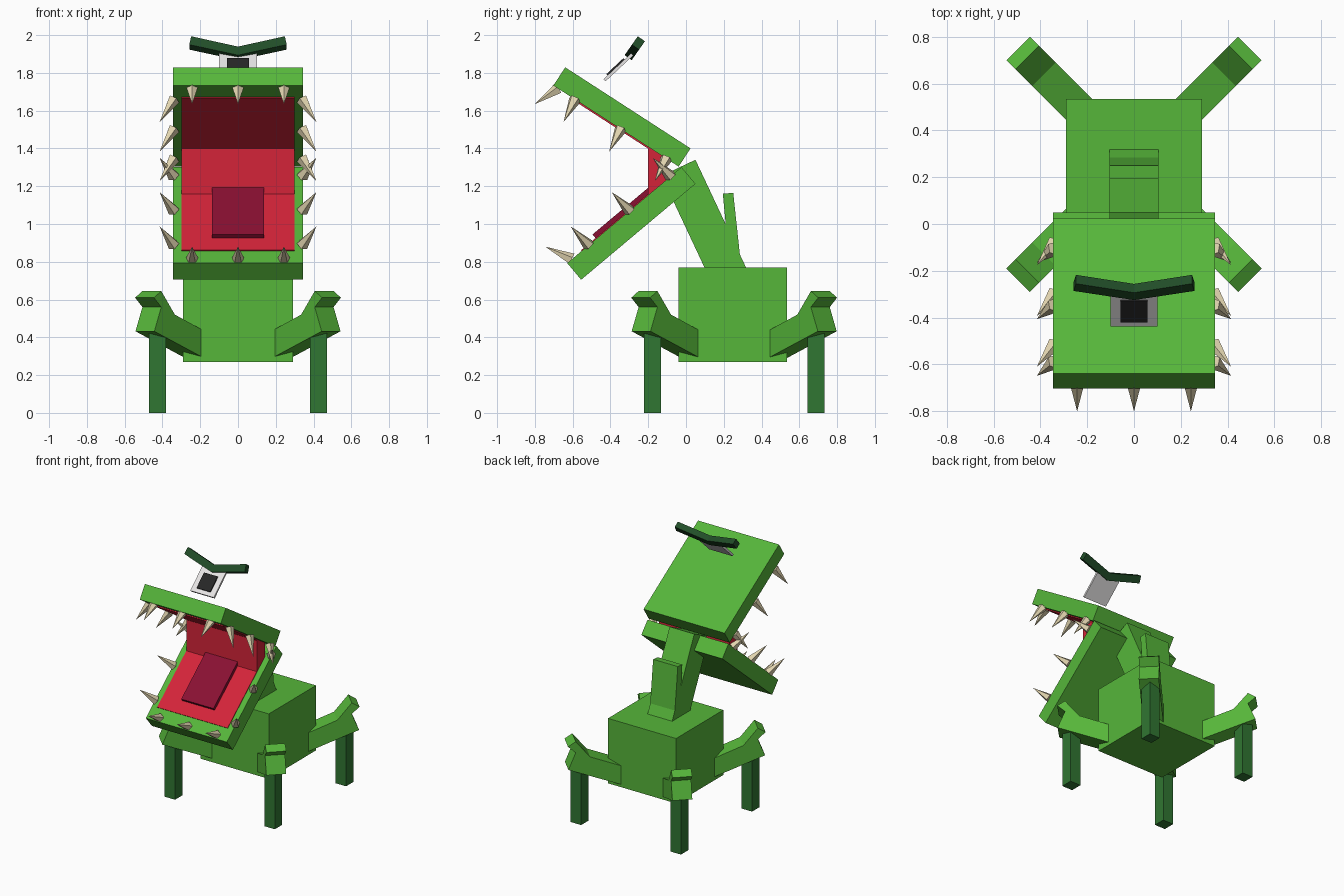
import bpy, bmesh, math
from mathutils import Vector, Matrix

if "Cube" in bpy.data.objects:
    bpy.data.objects.remove(bpy.data.objects["Cube"])


def material(name, r, g, b):
    lin = [((c / 255 + 0.055) / 1.055) ** 2.4 if c > 10 else c / 255 / 12.92 for c in (r, g, b)]
    m = bpy.data.materials.new(name)
    m.diffuse_color = (*lin, 1)
    m.use_nodes = True
    m.node_tree.nodes["Principled BSDF"].inputs["Base Color"].default_value = m.diffuse_color
    return m


GREEN = material("leaf green", 86, 182, 58)
STEM = material("stem green", 48, 118, 50)
DARK = material("dark green", 33, 77, 40)
RED = material("mouth red", 212, 36, 57)
TONGUE = material("tongue purple", 138, 16, 50)
BONE = material("tooth bone", 225, 212, 175)
WHITE = material("eye white", 236, 234, 234)
BLACK = material("pupil black", 38, 38, 38)


def finish(name, bm, mat):
    bmesh.ops.recalc_face_normals(bm, faces=bm.faces)
    me = bpy.data.meshes.new(name)
    bm.to_mesh(me)
    bm.free()
    me.materials.append(mat)
    ob = bpy.data.objects.new(name, me)
    bpy.context.collection.objects.link(ob)
    return ob


def extrude(name, outline, offset, mat):
    """Solid from a flat 3D outline pushed along an offset."""
    bm = bmesh.new()
    face = bm.faces.new([bm.verts.new(p) for p in outline])
    res = bmesh.ops.extrude_face_region(bm, geom=[face])
    verts = [v for v in res["geom"] if isinstance(v, bmesh.types.BMVert)]
    bmesh.ops.translate(bm, verts=verts, vec=offset)
    return finish(name, bm, mat)


def side_prism(name, yz, half, mat):
    """Side profile in (y, z), extended to both sides of x = 0."""
    return extrude(name, [(-half, y, z) for y, z in yz], (2 * half, 0, 0), mat)


def box(name, x0, x1, y0, y1, z0, z1, mat):
    return extrude(name, [(x0, y0, z0), (x1, y0, z0), (x1, y1, z0), (x0, y1, z0)],
                   (0, 0, z1 - z0), mat)


def frame(origin, degrees):
    """Map (distance along, height above) a tilted line to (y, z)."""
    c, s = math.cos(math.radians(degrees)), math.sin(math.radians(degrees))
    return lambda a, h: (origin[0] + a * c - h * s, origin[1] + a * s + h * c)


def slab(name, f, a0, a1, h0, h1, half, mat):
    return side_prism(name, [f(a0, h0), f(a1, h0), f(a1, h1), f(a0, h1)], half, mat)


def tooth(name, base, tip):
    base, tip = Vector(base), Vector(tip)
    d = tip - base
    bm = bmesh.new()
    mat = Matrix.Translation((base + tip) / 2) @ d.to_track_quat('Z', 'Y').to_matrix().to_4x4()
    bmesh.ops.create_cone(bm, cap_ends=True, segments=5, radius1=0.033, radius2=0,
                          depth=d.length, matrix=mat)
    finish(name, bm, BONE)


# Body and neck with the leaf plate behind it
box("body", -0.29, 0.29, -0.04, 0.535, 0.27, 0.77, GREEN)
side_prism("neck", [(0.32, 0.765), (0.05, 1.34), (-0.13, 1.255), (0.10, 0.765)], 0.105, GREEN)
side_prism("neck_leaf", [(0.195, 1.16), (0.25, 1.165), (0.285, 0.84), (0.225, 0.84)], 0.105, GREEN)

# Jaws: frames run along the inner surface from the lip to the hinge
lower = frame((-0.629, 0.793), 40)
upper = frame((-0.702, 1.733), -32.9)
slab("lower_jaw", lower, 0, 0.79, -0.115, 0, 0.345, GREEN)
slab("upper_jaw", upper, 0, 0.79, 0, 0.115, 0.345, GREEN)

# Mouth lining, throat and tongue
slab("lower_lining", lower, 0.10, 0.62, -0.02, 0.005, 0.30, RED)
slab("upper_lining", upper, 0.11, 0.66, -0.008, 0.02, 0.30, RED)
side_prism("throat", [(-0.2, 1.12), (-0.2, 1.42), (-0.1, 1.36), (-0.1, 1.2)], 0.30, RED)
slab("tongue", lower, 0.20, 0.60, 0.0, 0.03, 0.137, TONGUE)

# Front teeth
for i, x in enumerate((-0.243, 0, 0.243)):
    tooth(f"upper_front_tooth_{i}", (x, -0.675, 1.717), (x, -0.80, 1.635))
    tooth(f"lower_front_tooth_{i}", (x, -0.605, 0.813), (x, -0.745, 0.88))

# Side teeth, splayed outward
for side, sx in (("left", -1), ("right", 1)):
    for i in range(3):
        y, z = upper(0.135 + 0.288 * i, 0)
        tooth(f"upper_{side}_tooth_{i}", (sx * 0.34, y, z), (sx * 0.415, y - 0.06, z - 0.12))
        y, z = lower(0.149 + 0.283 * i, 0)
        tooth(f"lower_{side}_tooth_{i}", (sx * 0.34, y, z), (sx * 0.415, y - 0.095, z + 0.098))

# Legs: diagonal arm, upturned toe and upright post at each corner
CY = 0.255
w = 0.0705
arm_profile = [(0.30, 0.281), (0.697, 0.432), (0.645, 0.56), (0.30, 0.425)]
toe_profile = [(0.54, 0.50), (0.645, 0.54), (0.645, 0.56), (0.70, 0.61), (0.645, 0.645), (0.54, 0.516)]
for end, sy in (("front", -1), ("back", 1)):
    for side, sx in (("left", -1), ("right", 1)):
        d = Vector((sx, sy, 0)).normalized()
        p = Vector((-d.y, d.x, 0))
        for part, prof in (("arm", arm_profile), ("toe", toe_profile)):
            pts = [Vector((0, CY, z)) + d * r - p * w for r, z in prof]
            extrude(f"{end}_{side}_{part}", pts, p * 2 * w, GREEN)
        x, y = sx * 0.425, CY + sy * 0.433
        box(f"{end}_{side}_post", x - 0.045, x + 0.045, y - 0.045, y + 0.045, 0, 0.43, STEM)

# Floating eye and pupil
eye = frame((-0.437, 1.767), 43)
slab("eye", eye, 0, 0.20, -0.016, 0, 0.10, WHITE)
slab("pupil", eye, 0.03, 0.153, 0, 0.009, 0.058, BLACK)

# V-shaped brow
brow = frame((-0.325, 1.894), 55)
v_shape = [(0, 0), (0.258, 0.068), (0.248, 0.122), (0, 0.055), (-0.248, 0.122), (-0.258, 0.068)]
back = Vector((0, *brow(0, -0.046))) - Vector((0, *brow(0, 0)))
extrude("brow", [(x, *brow(a, 0)) for x, a in v_shape], back, DARK)
